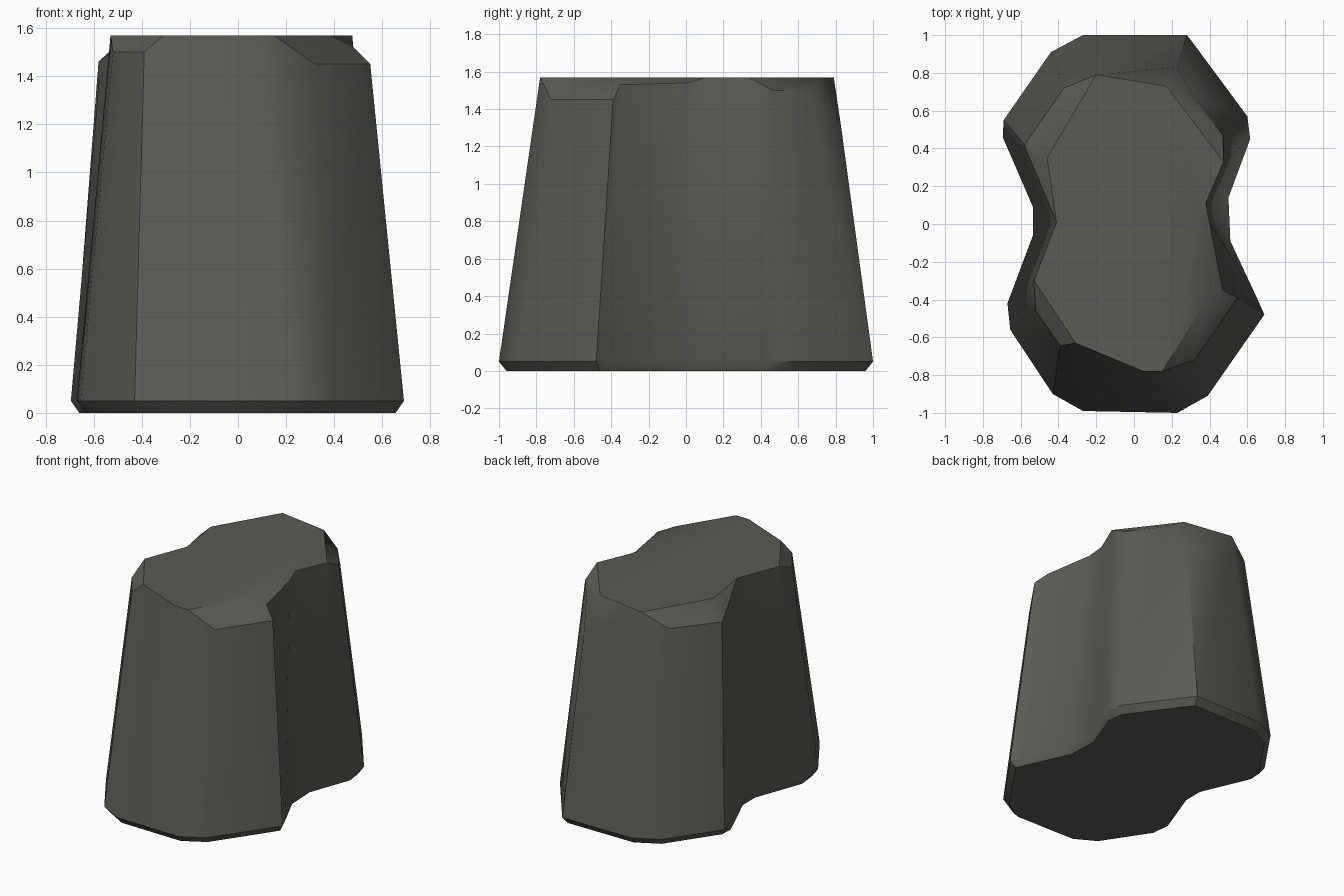
import bpy, bmesh, math

TOP = 1.57
# Columns round the peanut outline: base x, y, rim x, y, z, and (for chipped
# columns) the corner of the flat top behind the chip.
columns = [
    (0.69, -0.48, 0.55, -0.39, 1.45, 0.38, -0.41),
    (0.65, -0.39, 0.47, -0.35, 1.53, 0.38, -0.41),
    (0.51, -0.09, 0.40, 0.01, 1.54, 0.35, 0.03),
    (0.50, 0.14, 0.38, 0.11, TOP),
    (0.615, 0.45, 0.475, 0.33, TOP),
    (0.60, 0.57, 0.47, 0.47, 1.50, 0.475, 0.33),
    (0.30, 0.975, 0.32, 0.67, 1.50, 0.17, 0.73),
    (0.28, 1.0, 0.23, 0.83, 1.30, 0.17, 0.73),
    (-0.27, 1.0, -0.20, 0.79, TOP),
    (-0.44, 0.91, -0.37, 0.72, 1.47, -0.20, 0.79),
    (-0.69, 0.55, -0.58, 0.42, 1.46, -0.46, 0.35),
    (-0.695, 0.46, -0.57, 0.39, 1.47, -0.46, 0.35),
    (-0.535, 0.09, -0.44, 0.08, 1.55, -0.41, 0.01),
    (-0.535, -0.06, -0.41, 0.01, TOP),
    (-0.67, -0.42, -0.53, -0.30, TOP),
    (-0.655, -0.56, -0.52, -0.46, 1.50, -0.53, -0.30),
    (-0.43, -0.90, -0.39, -0.645, 1.50, -0.31, -0.63),
    (-0.27, -0.99, -0.31, -0.63, TOP),
    (0.23, -1.0, 0.05, -0.78, TOP),
    (0.30, -0.96, 0.15, -0.78, TOP),
    (0.39, -0.91, 0.32, -0.72, 1.45, 0.15, -0.78),
]

bm = bmesh.new()
cache = {}


def vert(x, y, z):
    key = (round(x, 4), round(y, 4), round(z, 4))
    if key not in cache:
        cache[key] = bm.verts.new(key)
    return cache[key]


def face(verts):
    unique = list(dict.fromkeys(verts))
    if len(unique) > 2:
        bm.faces.new(unique)


foot = [vert(c[0] * 0.95, c[1] * 0.96, 0) for c in columns]
base = [vert(c[0], c[1], 0.05) for c in columns]
rim = [vert(*c[2:5]) for c in columns]
flat = [vert(c[5], c[6], TOP) if len(c) > 5 else vert(*c[2:5]) for c in columns]

# Bevelled foot, leaning walls and top chips
rings = [foot, base, rim, flat]
for low, high in zip(rings, rings[1:]):
    for i in range(len(columns)):
        j = (i + 1) % len(columns)
        face([low[i], low[j], high[j], high[i]])
# Flat top and underside
face(flat)
face(foot[::-1])
bmesh.ops.recalc_face_normals(bm, faces=bm.faces[:])

mesh = bpy.data.meshes.new("rock_pillar")
bm.to_mesh(mesh)
bm.free()
rock = bpy.data.objects.new("rock_pillar", mesh)
bpy.context.collection.objects.link(rock)

stone = bpy.data.materials.new("dark grey stone")
stone.diffuse_color = (0.105, 0.105, 0.09, 1)
mesh.materials.append(stone)

# Walls blend softly, chips and foot stay sharp
bpy.context.view_layer.objects.active = rock
rock.select_set(True)
bpy.ops.object.shade_smooth_by_angle(angle=math.radians(32))
